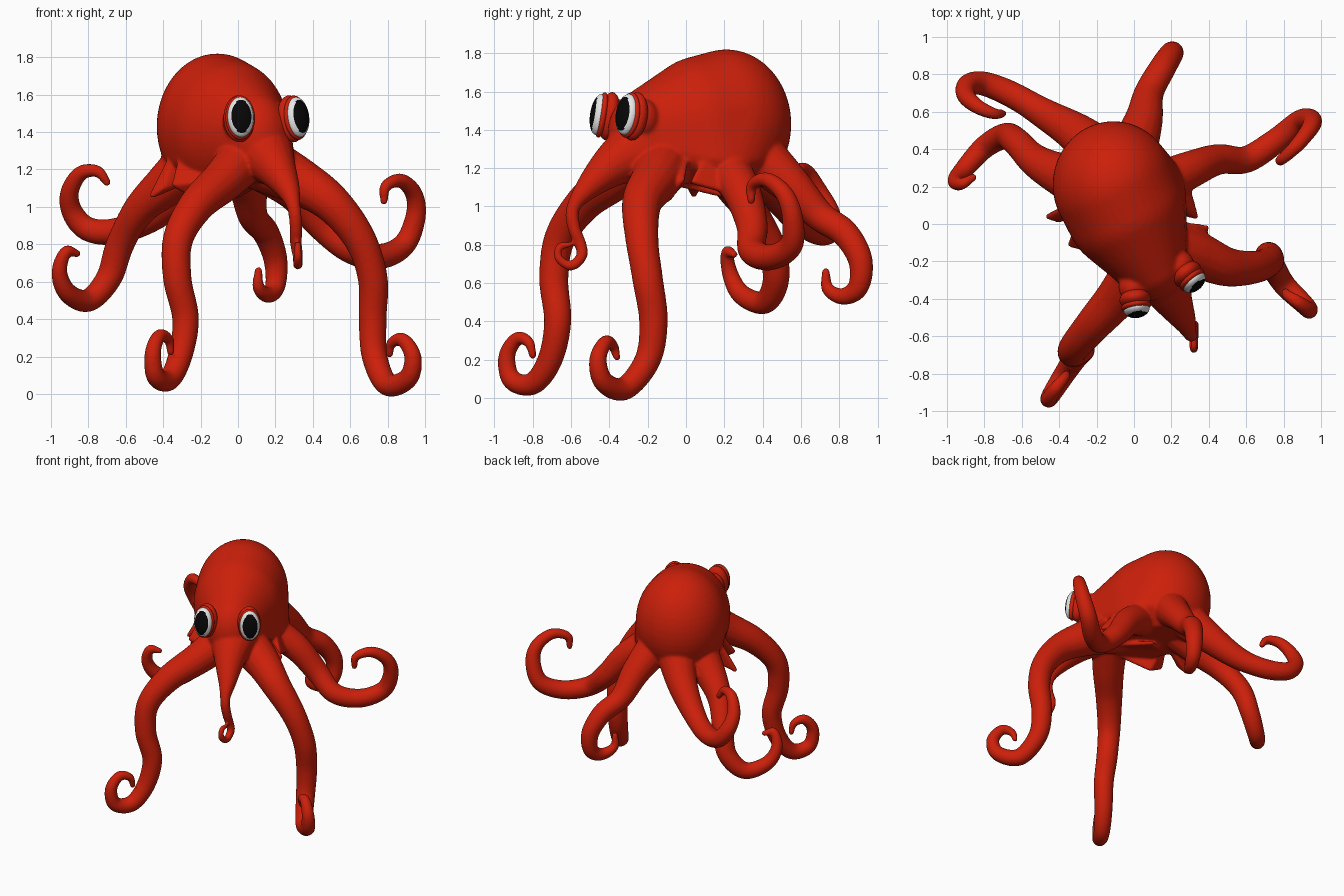
import bpy, bmesh
from mathutils import Matrix, Vector

cube = bpy.data.objects.get("Cube")
if cube:
    bpy.data.objects.remove(cube, do_unlink=True)


def material(name, rgb):
    m = bpy.data.materials.new(name)
    m.use_nodes = True
    m.diffuse_color = (*rgb, 1)
    m.roughness = 0.8
    m.specular_intensity = 0.1
    bsdf = m.node_tree.nodes["Principled BSDF"]
    bsdf.inputs["Base Color"].default_value = (*rgb, 1)
    bsdf.inputs["Roughness"].default_value = 0.8
    return m


red = material("skin red", (0.6, 0.014, 0.003))
white = material("eye white", (0.8, 0.8, 0.8))
black = material("pupil black", (0.002, 0.002, 0.002))


def add_object(name, bm, mats, matrix=None):
    mesh = bpy.data.meshes.new(name)
    bm.to_mesh(mesh)
    bm.free()
    for m in mats:
        mesh.materials.append(m)
    for p in mesh.polygons:
        p.use_smooth = True
    ob = bpy.data.objects.new(name, mesh)
    if matrix:
        ob.matrix_world = matrix
    bpy.context.collection.objects.link(ob)
    return ob


def ellipsoid(bm, centre, radii, seg=32):
    mat = Matrix.Translation(centre) @ Matrix.Diagonal((*radii, 1))
    bmesh.ops.create_uvsphere(bm, u_segments=seg, v_segments=seg // 2,
                              radius=1, matrix=mat)


def add_hull(target, balls, seg=32, floor=0):
    """Wrap a tight skin round ellipsoids, flatten it at the floor, add it."""
    src = bmesh.new()
    for centre, radii in balls:
        ellipsoid(src, centre, radii, seg)
    hull = bmesh.new()
    for v in src.verts:
        hull.verts.new((v.co.x, v.co.y, max(v.co.z, floor)))
    src.free()
    bmesh.ops.convex_hull(hull, input=hull.verts[:])
    bmesh.ops.delete(hull, geom=[v for v in hull.verts if not v.link_faces],
                     context='VERTS')
    tmp = bpy.data.meshes.new("tmp")
    hull.to_mesh(tmp)
    hull.free()
    target.from_mesh(tmp)
    bpy.data.meshes.remove(tmp)


def spline(points, steps=8):
    """Smooth curve through the points."""
    p = [Vector(q) for q in points]
    p = [2 * p[0] - p[1]] + p + [2 * p[-1] - p[-2]]
    out = []
    for a, b, c, d in zip(p, p[1:], p[2:], p[3:]):
        for i in range(steps):
            t = i / steps
            out.append(b + 0.5 * t * (c - a + t * (2 * a - 5 * b + 4 * c - d
                       + t * (3 * (b - c) + d - a))))
    return out + [p[-2]]


def add_tentacle(bm, points, base, mid, tip, sides=16):
    """Sweep a tapering round section along the path, with a round tip."""
    path = spline(points)
    last = len(path) - 1
    normal = None
    rings = []
    for i, co in enumerate(path):
        t = i / last
        if t < 0.3:
            k = (1 - t / 0.3) ** 1.5
            r = mid + (base - mid) * k
        else:
            r = mid + (tip - mid) * ((t - 0.3) / 0.7) ** 1.25
        tangent = (path[min(i + 1, last)] - path[max(i - 1, 0)]).normalized()
        if normal is None:
            normal = tangent.orthogonal()
        normal = (normal - tangent * normal.dot(tangent)).normalized()
        rings.append([bm.verts.new(co + Matrix.Rotation(6.28319 * s / sides, 3, tangent)
                                   @ normal * r) for s in range(sides)])
    for a, b in zip(rings, rings[1:]):
        for s in range(sides):
            n = (s + 1) % sides
            bm.faces.new((a[s], a[n], b[n], b[s]))
    bm.faces.new(rings[0][::-1])
    bm.faces.new(rings[-1])
    ellipsoid(bm, path[-1], (tip,) * 3, 16)


body = bmesh.new()

# Head: egg leaning from the rear dome to the narrow face, flat underneath
add_hull(body, [((-0.11, 0.21, 1.43), (0.325, 0.34, 0.39)),
                ((-0.05, 0.08, 1.41), (0.32, 0.33, 0.375)),
                ((0.1, -0.22, 1.37), (0.185, 0.19, 0.24)),
                ((-0.04, 0.13, 1.25), (0.32, 0.34, 0.12))], 48, floor=1.12)

# Front right arm
add_tentacle(body, [(0.05, -0.2, 1.28), (-0.08, -0.38, 1.14), (-0.22, -0.54, 1.01),
    (-0.32, -0.66, 0.83), (-0.325, -0.69, 0.62), (-0.28, -0.67, 0.4),
    (-0.31, -0.71, 0.2), (-0.37, -0.8, 0.075), (-0.44, -0.91, 0.095),
    (-0.455, -0.935, 0.22), (-0.42, -0.88, 0.31), (-0.37, -0.82, 0.29),
    (-0.36, -0.8, 0.22)], 0.14, 0.078, 0.02)
# Front left arm
add_tentacle(body, [(0.1, -0.1, 1.25), (0.32, -0.16, 1.14), (0.5, -0.23, 1.02),
    (0.65, -0.23, 0.83), (0.72, -0.2, 0.62), (0.72, -0.17, 0.4),
    (0.73, -0.2, 0.2), (0.8, -0.32, 0.05), (0.91, -0.43, 0.085),
    (0.935, -0.46, 0.2), (0.88, -0.42, 0.29), (0.82, -0.38, 0.27),
    (0.81, -0.36, 0.21)], 0.16, 0.082, 0.02)
# Back left arm
add_tentacle(body, [(0.1, 0.2, 1.22), (0.3, 0.29, 1.08), (0.45, 0.345, 0.9),
    (0.6, 0.345, 0.77), (0.76, 0.445, 0.735), (0.89, 0.55, 0.8),
    (0.95, 0.555, 0.95), (0.94, 0.51, 1.07), (0.87, 0.42, 1.14),
    (0.79, 0.345, 1.11), (0.78, 0.34, 1.03)], 0.125, 0.073, 0.022)
# Rear arm
add_tentacle(body, [(-0.02, 0.35, 1.3), (0.05, 0.55, 1.11), (0.08, 0.7, 0.95),
    (0.15, 0.83, 0.86), (0.2, 0.91, 0.72), (0.2, 0.9, 0.58),
    (0.16, 0.82, 0.53), (0.11, 0.74, 0.57), (0.11, 0.73, 0.66)], 0.14, 0.076, 0.022)
# Back right arm
add_tentacle(body, [(-0.15, 0.35, 1.27), (-0.3, 0.48, 1.09), (-0.48, 0.59, 0.94),
    (-0.65, 0.69, 0.87), (-0.8, 0.75, 0.88), (-0.885, 0.745, 0.97),
    (-0.9, 0.69, 1.08), (-0.84, 0.63, 1.18), (-0.75, 0.59, 1.19),
    (-0.7, 0.59, 1.13)], 0.15, 0.073, 0.022)
# Right arm
add_tentacle(body, [(-0.2, 0.2, 1.27), (-0.38, 0.26, 1.12), (-0.53, 0.34, 0.98),
    (-0.63, 0.44, 0.8), (-0.69, 0.47, 0.62), (-0.8, 0.41, 0.5),
    (-0.91, 0.29, 0.54), (-0.955, 0.23, 0.65), (-0.92, 0.215, 0.76),
    (-0.86, 0.25, 0.75)], 0.16, 0.078, 0.022)
# Slender front arm with a tiny curl
add_tentacle(body, [(0.13, -0.24, 1.3), (0.2, -0.39, 1.21), (0.27, -0.52, 1.09),
    (0.3, -0.59, 0.99), (0.31, -0.585, 0.89), (0.31, -0.55, 0.8),
    (0.32, -0.545, 0.74), (0.32, -0.6, 0.69), (0.32, -0.665, 0.73),
    (0.32, -0.66, 0.79), (0.32, -0.61, 0.8)], 0.18, 0.036, 0.017)


# Loose, pointed skin webs under the rim of the head
def add_web(points):
    add_hull(body, [(p, (0.016,) * 3) for p in points], 12)


add_web([(-0.3, 0.12, 1.38), (-0.46, 0.04, 1.06), (-0.4, 0.02, 1.1), (-0.25, 0.1, 1.15)])
add_web([(-0.3, 0.0, 1.28), (-0.34, -0.11, 1.12), (-0.22, -0.08, 1.05), (0, -0.2, 1.15)])
add_web([(0.25, 0.0, 1.25), (0.39, -0.02, 1.14), (0.34, -0.09, 1.04), (0.2, -0.1, 1.15)])
add_web([(0.25, 0.1, 1.25), (0.33, 0.04, 1.13), (0.28, 0.22, 1.08), (0.1, 0.1, 1.14)])
add_web([(-0.2, 0.05, 1.15), (0.1, -0.05, 1.12), (0.0, 0.2, 1.06)])


# Eyes: stalk blended into the head, rimmed socket, flattened eyeball
def add_eye(side, centre, facing):
    facing = Vector(facing).normalized()
    turn = facing.to_track_quat('Z', 'Y').to_matrix().to_4x4()
    centre = Vector(centre)
    ellipsoid(body, centre - facing * 0.12, (0.08, 0.08, 0.1))
    place = Matrix.Translation(centre) @ turn

    socket = bmesh.new()
    ellipsoid(socket, (0, 0, -0.055), (0.084, 0.127, 0.055))
    ellipsoid(socket, (0, 0, -0.015), (0.08, 0.12, 0.032))
    add_object(side + "_eye_socket", socket, [red], place)

    ball = bmesh.new()
    ellipsoid(ball, (0, 0, 0), (0.07, 0.108, 0.045), 64)
    for f in ball.faces:
        c = f.calc_center_median()
        inside = (c.x / 0.055) ** 2 + (c.y / 0.087) ** 2 < 1
        f.material_index = int(inside and c.z > 0)
    add_object(side + "_eyeball", ball, [white, black], place)


add_eye("right", (0.014, -0.455, 1.48), (0.15, -1, 0.16))
add_eye("left", (0.32, -0.31, 1.48), (0.64, -0.75, 0.17))

# Fuse the head, arms and webs into one smooth skin
bmesh.ops.recalc_face_normals(body, faces=body.faces[:])
skin = add_object("body_and_arms", body, [red])
remesh = skin.modifiers.new("fuse", 'REMESH')
remesh.mode = 'VOXEL'
remesh.voxel_size = 0.009
remesh.use_smooth_shade = True
relax = skin.modifiers.new("relax", 'SMOOTH')
relax.factor = 0.5
relax.iterations = 14
